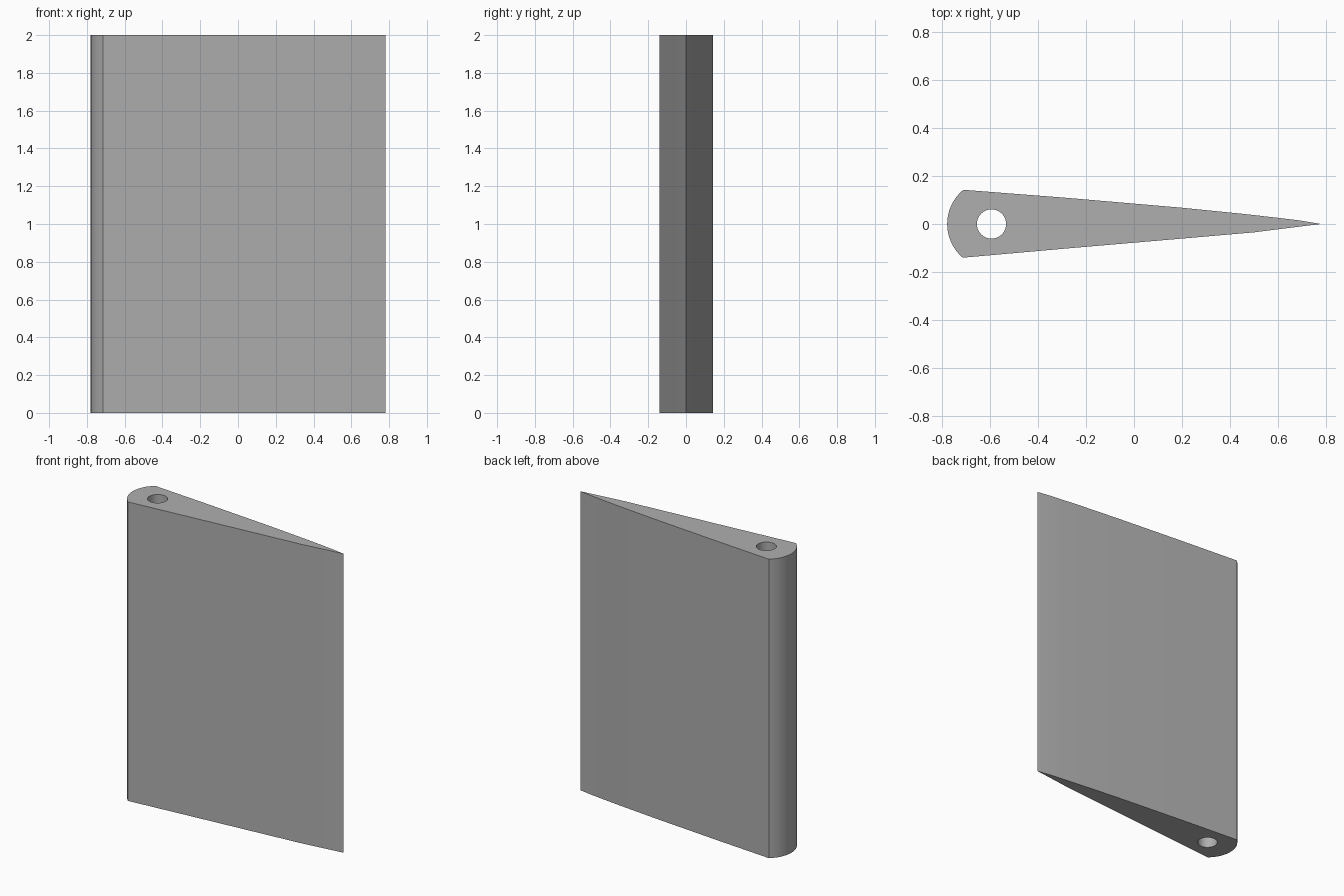
import bpy
import bmesh
from math import cos, sin, pi, radians

HEIGHT = 2.0
PIN_X = -0.595        # shared centre of the rounded nose and the pin hole
NOSE_R = 0.185
HOLE_R = 0.061

cube = bpy.data.objects.get("Cube")
if cube:
    bpy.data.objects.remove(cube, do_unlink=True)


def arc(radius, start, end, steps):
    """Points on an arc around the pin axis, angles in degrees."""
    angles = [radians(start + (end - start) * i / steps) for i in range(steps + 1)]
    return [(PIN_X + radius * cos(a), radius * sin(a)) for a in angles]


def add_loop(bm, points):
    verts = [bm.verts.new((x, y, 0)) for x, y in points]
    return [bm.edges.new((v, verts[i - 1])) for i, v in enumerate(verts)]


# Material
grey = bpy.data.materials.new("plain grey")
grey.use_nodes = True
colour = (0.43, 0.43, 0.43, 1)
grey.diffuse_color = colour
grey.node_tree.nodes["Principled BSDF"].inputs["Base Color"].default_value = colour

# Tapered section: round nose, then two gently curved flanks meeting at the tail
nose = arc(NOSE_R, 129.5, 229.5, 28)
front_flank = [(-0.29, -0.103), (0.2, -0.061), (0.5, -0.035), (0.65, -0.016)]
tail = [(0.78, 0)]
back_flank = [(0.69, 0.015), (0.6, 0.026), (0.45, 0.043), (0.2, 0.068), (-0.29, 0.11)]
outline = nose + front_flank + tail + back_flank
hole = arc(HOLE_R, 0, 360, 40)[:-1]

# Fill between outline and hole, then extrude to full height
bm = bmesh.new()
edges = add_loop(bm, outline) + add_loop(bm, hole)
bmesh.ops.triangle_fill(bm, edges=edges, use_beauty=True)
extruded = bmesh.ops.extrude_face_region(bm, geom=bm.faces[:], use_keep_orig=True)
top_verts = [g for g in extruded["geom"] if isinstance(g, bmesh.types.BMVert)]
bmesh.ops.translate(bm, verts=top_verts, vec=(0, 0, HEIGHT))
bmesh.ops.recalc_face_normals(bm, faces=bm.faces[:])

mesh = bpy.data.meshes.new("tapered_blade")
bm.to_mesh(mesh)
bm.free()
mesh.materials.append(grey)
blade = bpy.data.objects.new("tapered_blade", mesh)
bpy.context.collection.objects.link(blade)

# Smooth flanks, nose and bore with crisp edges
bpy.ops.object.select_all(action="DESELECT")
blade.select_set(True)
bpy.context.view_layer.objects.active = blade
bpy.ops.object.shade_smooth_by_angle(angle=radians(25))
